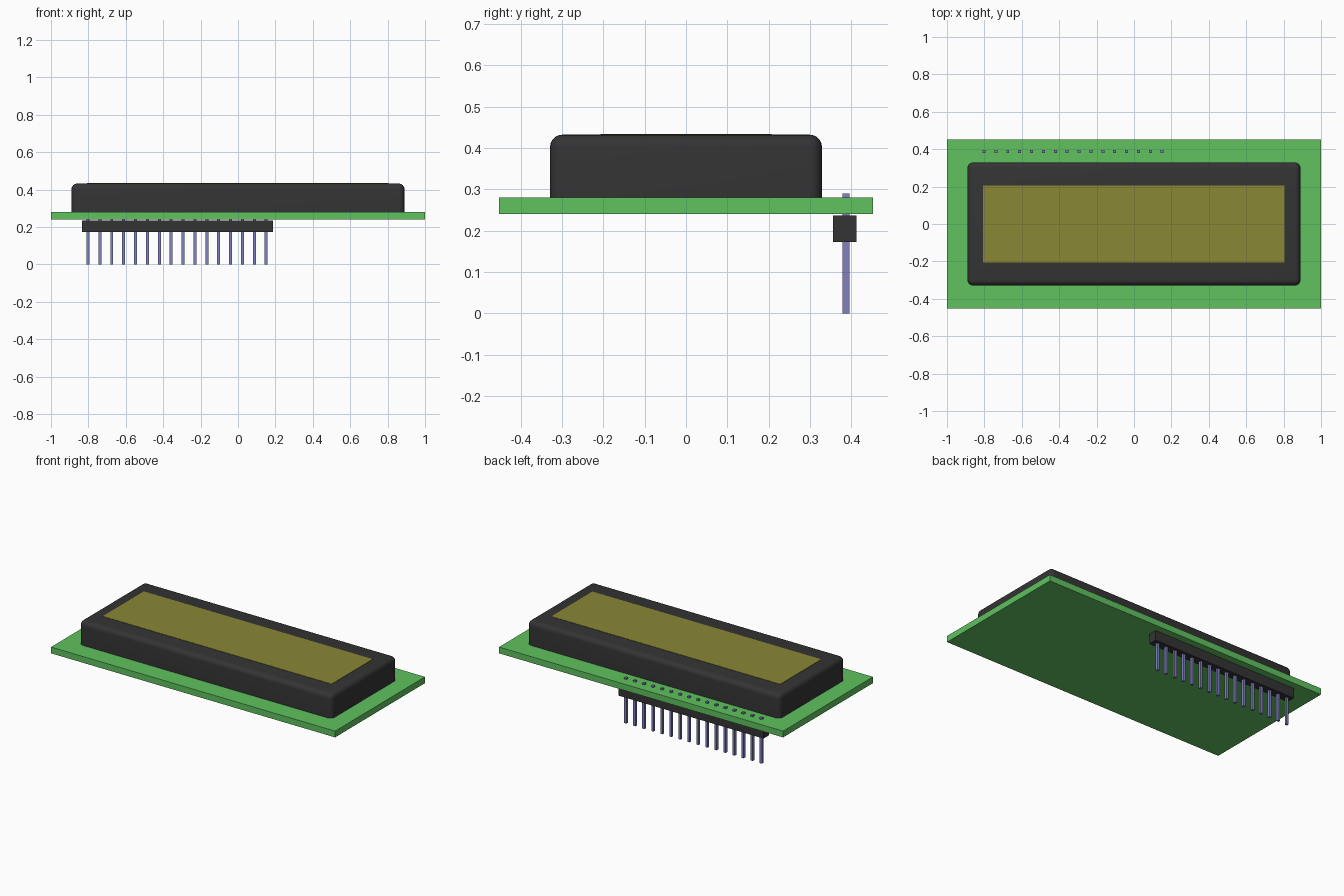
import bpy
import bmesh
from mathutils import Vector

cube = bpy.data.objects.get("Cube")
if cube:
    bpy.data.objects.remove(cube, do_unlink=True)


def material(name, rgb):
    mat = bpy.data.materials.new(name)
    mat.use_nodes = True
    mat.diffuse_color = (*rgb, 1)
    mat.node_tree.nodes["Principled BSDF"].inputs["Base Color"].default_value = (*rgb, 1)
    return mat


green = material("board green", (0.115, 0.54, 0.115))
black = material("plastic black", (0.034, 0.034, 0.034))
olive = material("screen olive", (0.25, 0.245, 0.034))
metal = material("pin blue grey", (0.22, 0.22, 0.52))


def box(name, low, high, mat, radius=0):
    """Box between two corners; a radius rounds every edge except the base."""
    low, high = Vector(low), Vector(high)
    bm = bmesh.new()
    bmesh.ops.create_cube(bm, size=1)
    bmesh.ops.scale(bm, vec=high - low, verts=bm.verts)
    bmesh.ops.translate(bm, vec=(low + high) / 2, verts=bm.verts)
    if radius:
        edges = [e for e in bm.edges if any(v.co.z > low.z + radius for v in e.verts)]
        bmesh.ops.bevel(bm, geom=edges, offset=radius, segments=6,
                        profile=0.5, affect='EDGES', clamp_overlap=True)
    mesh = bpy.data.meshes.new(name)
    bm.to_mesh(mesh)
    bm.free()
    mesh.materials.append(mat)
    obj = bpy.data.objects.new(name, mesh)
    bpy.context.collection.objects.link(obj)
    if radius:
        bpy.ops.object.select_all(action='DESELECT')
        obj.select_set(True)
        bpy.context.view_layer.objects.active = obj
        bpy.ops.object.shade_smooth_by_angle()
    return obj


# Circuit board, display housing and screen
box("circuit_board", (-1, -0.452, 0.24), (1, 0.452, 0.28), green)
box("display_housing", (-0.89, -0.329, 0.28), (0.89, 0.329, 0.432), black, 0.03)
box("screen", (-0.808, -0.207, 0.428), (0.804, 0.207, 0.434), olive)

# Pin header strip under the rear edge
box("header_strip", (-0.834, 0.356, 0.173), (0.186, 0.412, 0.236), black)

# Row of square pins through the strip and board
PITCH, HALF, ROW_Y = 0.0635, 0.008, 0.387
for i in range(16):
    x = -0.802 + i * PITCH
    box(f"pin_{i + 1}", (x - HALF, ROW_Y - HALF, 0), (x + HALF, ROW_Y + HALF, 0.29), metal)
